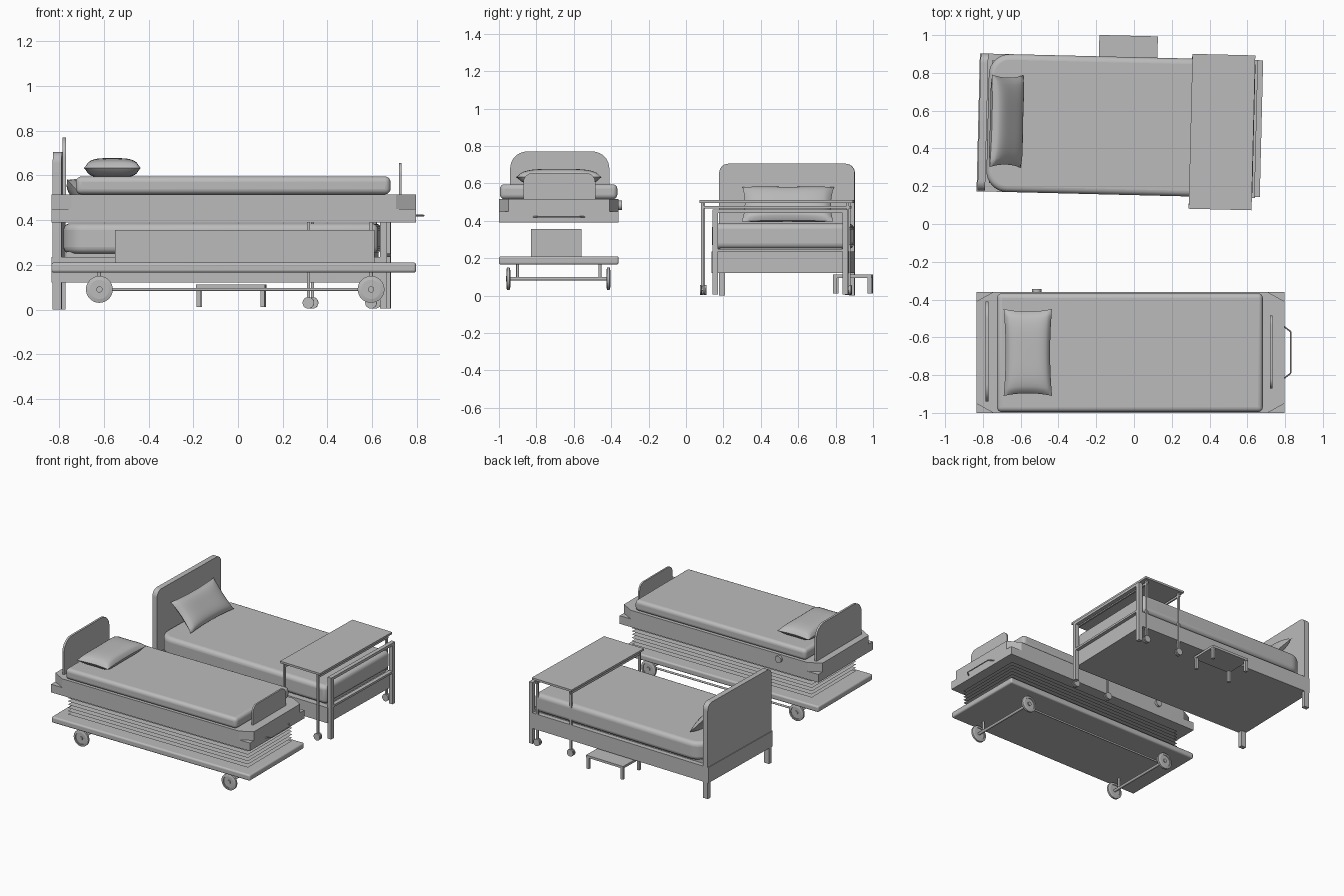
import bpy, bmesh, math
from mathutils import Matrix, Vector

cube = bpy.data.objects.get("Cube")
if cube:
    bpy.data.objects.remove(cube, do_unlink=True)

grey = bpy.data.materials.new("plain grey")
grey.use_nodes = True
grey.diffuse_color = (0.5, 0.5, 0.5, 1)
grey.node_tree.nodes["Principled BSDF"].inputs["Base Color"].default_value = (0.5, 0.5, 0.5, 1)

# The second bed and its furniture stand slightly turned
PIVOT = Vector((-0.08, 0.52, 0))
TURN = Matrix.Translation(PIVOT) @ Matrix.Rotation(math.radians(-1.4), 4, 'Z') @ Matrix.Translation(-PIVOT)
STRAIGHT = Matrix.Identity(4)


def finish(name, bm, frame=STRAIGHT, smooth=False):
    bmesh.ops.recalc_face_normals(bm, faces=bm.faces)
    mesh = bpy.data.meshes.new(name)
    bm.to_mesh(mesh)
    bm.free()
    mesh.materials.append(grey)
    ob = bpy.data.objects.new(name, mesh)
    ob.matrix_world = frame
    bpy.context.collection.objects.link(ob)
    if smooth:
        bpy.ops.object.select_all(action='DESELECT')
        ob.select_set(True)
        bpy.context.view_layer.objects.active = ob
        bpy.ops.object.shade_smooth_by_angle(angle=math.radians(40))
    return ob


def box(name, x, y, z, frame=STRAIGHT, bevel=0, corner=0):
    """Box from ranges; corner rounds the upright edges, bevel all edges."""
    bm = bmesh.new()
    bmesh.ops.create_cube(bm, size=1)
    for v in bm.verts:
        for i, (a, b) in enumerate((x, y, z)):
            v.co[i] = a + (v.co[i] + 0.5) * (b - a)
    if corner:
        upright = [e for e in bm.edges if abs(e.verts[0].co.z - e.verts[1].co.z) > 1e-4
                   and e.verts[0].co.x < sum(x) / 2]
        bmesh.ops.bevel(bm, geom=upright, offset=corner, segments=8, profile=0.5, affect='EDGES')
    ob = finish(name, bm, frame, bevel > 0)
    if bevel:
        mod = ob.modifiers.new("Bevel", 'BEVEL')
        mod.width, mod.segments, mod.limit_method = bevel, 5, 'ANGLE'
    return ob


def rod(name, a, b, radius, frame=STRAIGHT, sides=16):
    a, b = Vector(a), Vector(b)
    bm = bmesh.new()
    bmesh.ops.create_cone(bm, cap_ends=True, segments=sides, radius1=radius, radius2=radius, depth=(b - a).length)
    turn = (b - a).to_track_quat('Z', 'Y').to_matrix().to_4x4()
    bm.transform(Matrix.Translation((a + b) / 2) @ turn)
    return finish(name, bm, frame, True)


def board(name, x, y, z, radius, frame=STRAIGHT):
    """Upright board across y with rounded top corners."""
    bm = bmesh.new()
    outline = [(y[0], z[0]), (y[1], z[0])]
    for cy, start in ((y[1] - radius, 0), (y[0] + radius, 90)):
        for i in range(9):
            t = math.radians(start + 90 * i / 8)
            outline.append((cy + radius * math.cos(t), z[1] - radius + radius * math.sin(t)))
    face = bm.faces.new([bm.verts.new((x[0], p, q)) for p, q in outline])
    ext = bmesh.ops.extrude_face_region(bm, geom=[face])
    for v in ext["geom"]:
        if isinstance(v, bmesh.types.BMVert):
            v.co.x = x[1]
    return finish(name, bm, frame, True)


def pillow(name, centre, half, tilt=0, frame=STRAIGHT):
    """Cushion with pinched corners and slightly hollow sides."""
    bm = bmesh.new()
    for side in (1, -1):
        made = bmesh.ops.create_grid(bm, x_segments=20, y_segments=24, size=1)
        for v in made["verts"]:
            u, w = v.co.x, v.co.y
            puff = max(0, (1 - u ** 4) * (1 - w ** 4)) ** 0.5
            v.co = (half[0] * u * (1 - 0.08 * (1 - w * w)), half[1] * w * (1 - 0.06 * (1 - u * u)),
                    side * half[2] * puff)
    bmesh.ops.remove_doubles(bm, verts=bm.verts, dist=1e-5)
    bm.transform(Matrix.Translation(centre) @ Matrix.Rotation(tilt, 4, 'Y'))
    return finish(name, bm, frame, True)


# --- Wheeled bed: base, lift column and folded cover sheets ---
box("trolley_base", (-0.835, 0.797), (-1, -0.36), (0.165, 0.21), bevel=0.012)
box("lift_column", (-0.55, 0.61), (-0.83, -0.56), (0.2, 0.355))
for i in range(7):
    bm = bmesh.new()
    bmesh.ops.create_grid(bm, x_segments=1, y_segments=1, size=1)
    bm.transform(Matrix.Translation((0, -0.68, 0.23 + i * 0.024)) @ Matrix.Diagonal((0.74, 0.26, 1, 1)))
    finish("cover_sheet", bm)

# Wheels with rims and hubs, axles and struts
for x in (-0.62, 0.595):
    rod("axle", (x, -0.95, 0.09), (x, -0.41, 0.09), 0.01)
    for y, out in ((-0.95, -1), (-0.415, 1)):
        rod("wheel_disc", (x, y - 0.005, 0.09), (x, y + 0.005, 0.09), 0.055, sides=32)
        rod("wheel_hub", (x, y, 0.09), (x, y + out * 0.012, 0.09), 0.014)
        bm = bmesh.new()
        ring = [bm.verts.new((0.043, d, 0)) for d in (-0.011, 0.011)]
        ring += [bm.verts.new((0.06, d, 0)) for d in (0.007, -0.007)]
        edges = [bm.edges.new((ring[i], ring[(i + 1) % 4])) for i in range(4)]
        bmesh.ops.spin(bm, geom=ring + edges, axis=(0, 1, 0), cent=(0, 0, 0), angle=math.tau, steps=32)
        bmesh.ops.remove_doubles(bm, verts=bm.verts, dist=1e-5)
        bm.transform(Matrix.Translation((x, y, 0.09)))
        finish("wheel_tyre", bm, smooth=True)
    for y in (-0.9, -0.46):
        rod("axle_strut", (x, y, 0.09), (x, y, 0.17), 0.008)
rod("long_rod", (-0.62, -0.45, 0.09), (0.595, -0.45, 0.09), 0.007)

# Upper frame: lower tray and a rim with cut corners
box("lower_frame", (-0.835, 0.797), (-1, -0.36), (0.39, 0.45))
bm = bmesh.new()
cx, cy, hx, hy = -0.019, -0.68, 0.816, 0.32
pts = [(hx, hy - 0.05), (hx - 0.09, hy), (-hx + 0.09, hy), (-hx, hy - 0.05)]
pts += [(-p, -q) for p, q in pts]
face = bm.faces.new([bm.verts.new((cx + p, cy + q, 0.45)) for p, q in pts])
ext = bmesh.ops.extrude_face_region(bm, geom=[face])
for v in ext["geom"]:
    if isinstance(v, bmesh.types.BMVert):
        v.co.z = 0.515
finish("upper_frame", bm)

# End boards, mattress, pillow, knob and pull handle
board("trolley_headboard", (-0.785, -0.77), (-0.94, -0.41), (0.5, 0.77), 0.09)
board("trolley_footboard", (0.72, 0.732), (-0.87, -0.485), (0.5, 0.655), 0.05)
box("trolley_mattress", (-0.725, 0.682), (-0.995, -0.367), (0.515, 0.595), bevel=0.025)
pillow("trolley_pillow", (-0.562, -0.68, 0.633), (0.128, 0.23, 0.044))
rod("side_knob", (-0.515, -0.362, 0.482), (-0.515, -0.343, 0.482), 0.025)
grip = [(0.79, -0.54, 0.42), (0.83, -0.57, 0.42), (0.83, -0.79, 0.42), (0.79, -0.82, 0.42)]
for a, b in zip(grip, grip[1:]):
    rod("pull_handle", a, b, 0.004, sides=8)

# --- Standing bed: frame, boards, posts, mattress, pillow ---
box("bed_frame", (-0.825, 0.65), (0.155, 0.885), (0.12, 0.235), TURN)
board("bed_headboard", (-0.82, -0.78), (0.16, 0.885), (0.235, 0.705), 0.05, TURN)
box("bed_mattress", (-0.775, 0.635), (0.155, 0.885), (0.25, 0.385), TURN, bevel=0.03, corner=0.11)
box("mattress_support", (-0.76, 0.62), (0.2, 0.85), (0.23, 0.26), TURN)
pillow("bed_pillow", (-0.675, 0.53, 0.488), (0.125, 0.245, 0.042), math.radians(48), TURN)
for y in (0.16, 0.855):
    box("head_leg", (-0.82, -0.78), (y, y + 0.03), (0, 0.125), TURN)
    box("foot_post", (0.645, 0.675), (y, y + 0.03), (0.005, 0.455), TURN)
box("foot_top_rail", (0.645, 0.675), (0.16, 0.885), (0.44, 0.46), TURN)
box("foot_low_rail", (0.645, 0.675), (0.16, 0.885), (0.235, 0.25), TURN)

# Bed table on casters
box("table_top", (0.3, 0.633), (0.09, 0.91), (0.495, 0.51), TURN)
for x in (0.325, 0.605):
    box("table_cross_bar", (x - 0.006, x + 0.006), (0.105, 0.895), (0.465, 0.48), TURN)
    for y in (0.105, 0.882):
        box("table_leg", (x - 0.007, x + 0.007), (y - 0.007, y + 0.007), (0.05, 0.5), TURN)
        rod("caster_axle", (x, y - 0.014, 0.032), (x, y + 0.014, 0.032), 0.008, TURN)
        for d in (-0.009, 0.009):
            rod("caster_wheel", (x, y + d - 0.005, 0.03), (x, y + d + 0.005, 0.03), 0.026, TURN)
        box("caster_fork", (x - 0.006, x + 0.006), (y - 0.004, y + 0.004), (0.03, 0.06), TURN)

# Step stool beside the bed
box("stool_top", (-0.195, 0.115), (0.79, 0.998), (0.095, 0.112), TURN)
for x in (-0.193, 0.093):
    for y in (0.792, 0.976):
        box("stool_leg", (x, x + 0.02), (y, y + 0.02), (0.012, 0.1), TURN)
